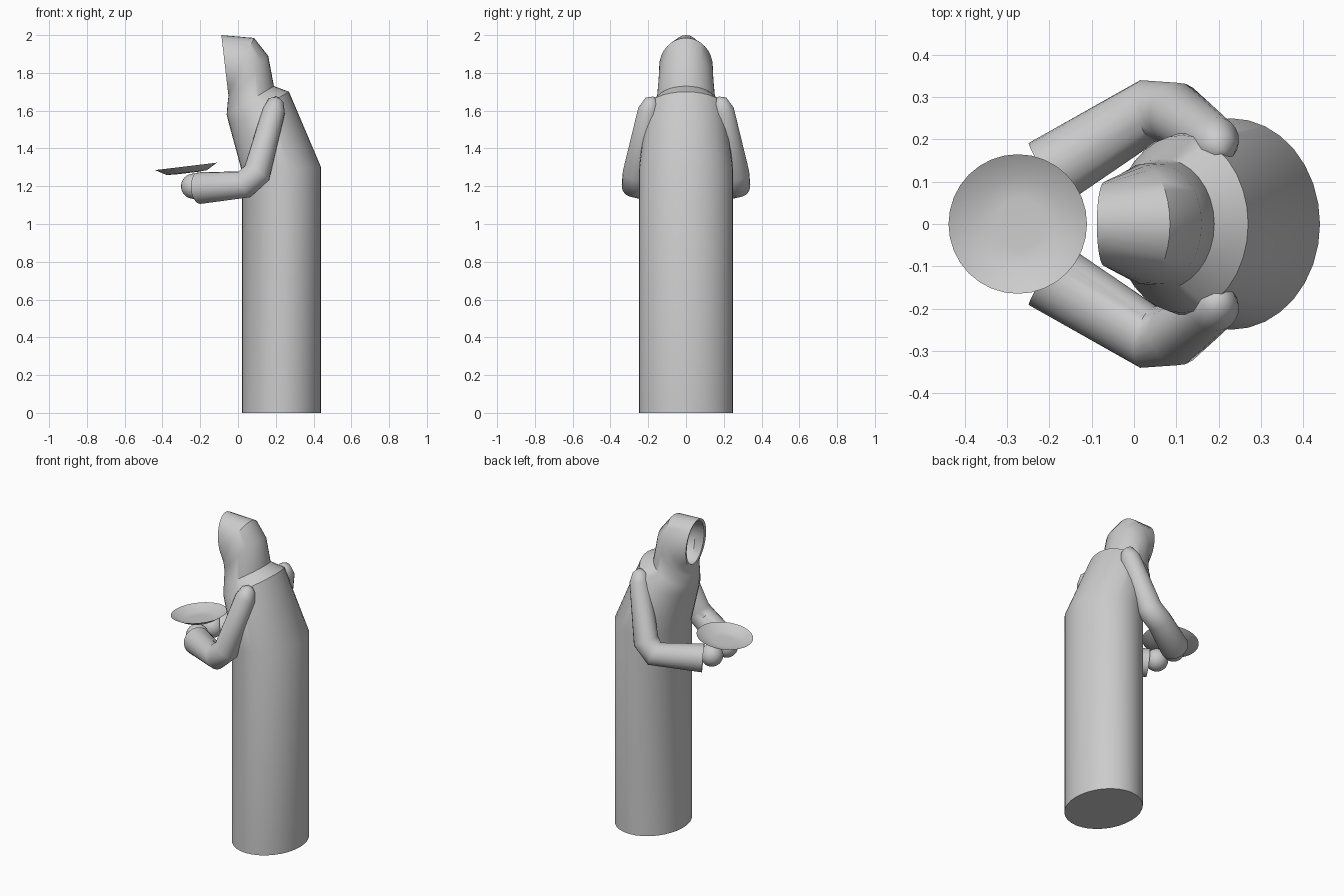
import bpy, bmesh, math
from mathutils import Vector

if "Cube" in bpy.data.objects:
    bpy.data.objects.remove(bpy.data.objects["Cube"])

SIDES = 32


def loft(name, rings, cap_start=True, cap_end=True, angle=40):
    """Skin a list of closed rings of points into one smooth object."""
    bm = bmesh.new()
    loops = [[bm.verts.new(p) for p in ring] for ring in rings]
    for a, b in zip(loops, loops[1:]):
        n = len(a)
        for i in range(n):
            j = (i + 1) % n
            bm.faces.new((a[i], a[j], b[j], b[i]))
    if cap_start:
        bm.faces.new(loops[0][::-1])
    if cap_end:
        bm.faces.new(loops[-1])
    bmesh.ops.recalc_face_normals(bm, faces=bm.faces)
    mesh = bpy.data.meshes.new(name)
    bm.to_mesh(mesh)
    bm.free()
    ob = bpy.data.objects.new(name, mesh)
    bpy.context.collection.objects.link(ob)
    smooth(ob, angle)
    return ob


def smooth(ob, angle=40):
    bpy.ops.object.select_all(action='DESELECT')
    ob.select_set(True)
    bpy.context.view_layer.objects.active = ob
    bpy.ops.object.shade_smooth_by_angle(angle=math.radians(angle))


def oval(front, back, width):
    """Tilted oval ring spanning front and back (x, z) points."""
    f, b = Vector((front[0], 0, front[1])), Vector((back[0], 0, back[1]))
    c, h = (f + b) / 2, (b - f) / 2
    pts = []
    for i in range(SIDES):
        t = math.tau * i / SIDES
        pts.append(c + h * math.cos(t) + Vector((0, width * math.sin(t), 0)))
    return pts


def tube_rings(path, sides=20):
    """Round rings along a path of (x, y, z, radius), mitred at the bends."""
    pts = [Vector(p[:3]) for p in path]
    rings, side = [], Vector((0, 1, 0))
    for i, p in enumerate(pts):
        d = Vector()
        if i > 0:
            d += (p - pts[i - 1]).normalized()
        if i < len(pts) - 1:
            d += (pts[i + 1] - p).normalized()
        d.normalize()
        side = (side - d * side.dot(d)).normalized()
        up = d.cross(side)
        r = path[i][3]
        rings.append([p + side * r * math.cos(math.tau * k / sides)
                      + up * r * math.sin(math.tau * k / sides) for k in range(sides)])
    return rings


# robe and hood: one skin that bends forward and ends in the face opening
loft("hooded_robe", [
    oval((0.02, 0.0), (0.44, 0.0), 0.25),
    oval((0.02, 1.28), (0.44, 1.30), 0.25),
    oval((-0.045, 1.52), (0.27, 1.70), 0.21),
    oval((-0.06, 1.58), (0.19, 1.73), 0.155),
    oval((-0.055, 1.64), (0.16, 1.89), 0.145),
    oval((-0.05, 1.68), (0.085, 1.985), 0.142),
    oval((-0.052, 1.69), (-0.088, 2.0), 0.10),
    # inside of the hood
    oval((-0.052, 1.705), (-0.08, 1.985), 0.085),
    oval((0.0, 1.70), (0.03, 1.955), 0.105),
    oval((0.08, 1.74), (0.09, 1.90), 0.07),
])

for s, label in ((1, "left"), (-1, "right")):
    # sleeve, open at the wrist
    path = [(0.205, 0.165, 1.665, 0.015), (0.20, 0.178, 1.648, 0.042),
            (0.19, 0.195, 1.60, 0.06), (0.10, 0.26, 1.27, 0.075),
            (0.035, 0.268, 1.21, 0.075), (-0.205, 0.12, 1.19, 0.084)]
    rings = [[Vector((p.x, p.y * s, p.z)) for p in r] for r in tube_rings(path)]
    loft(label + "_sleeve", rings, cap_end=False, angle=60)
    # hand
    bpy.ops.mesh.primitive_uv_sphere_add(segments=20, ring_count=12, radius=0.067,
                                         location=(-0.235, 0.075 * s, 1.20))
    hand = bpy.context.object
    hand.name = label + "_hand"
    smooth(hand, 60)

# shallow dish held in both hands
dish_profile = [(0.165, 0.0), (0.108, -0.033), (0.06, -0.036)]
dish = loft("dish", [[Vector((r * math.cos(math.tau * i / SIDES),
                              r * math.sin(math.tau * i / SIDES), z))
                      for i in range(SIDES)] for r, z in dish_profile], cap_start=False)
dish.location = (-0.275, 0, 1.305)
dish.rotation_euler = (0, -0.12, 0)
